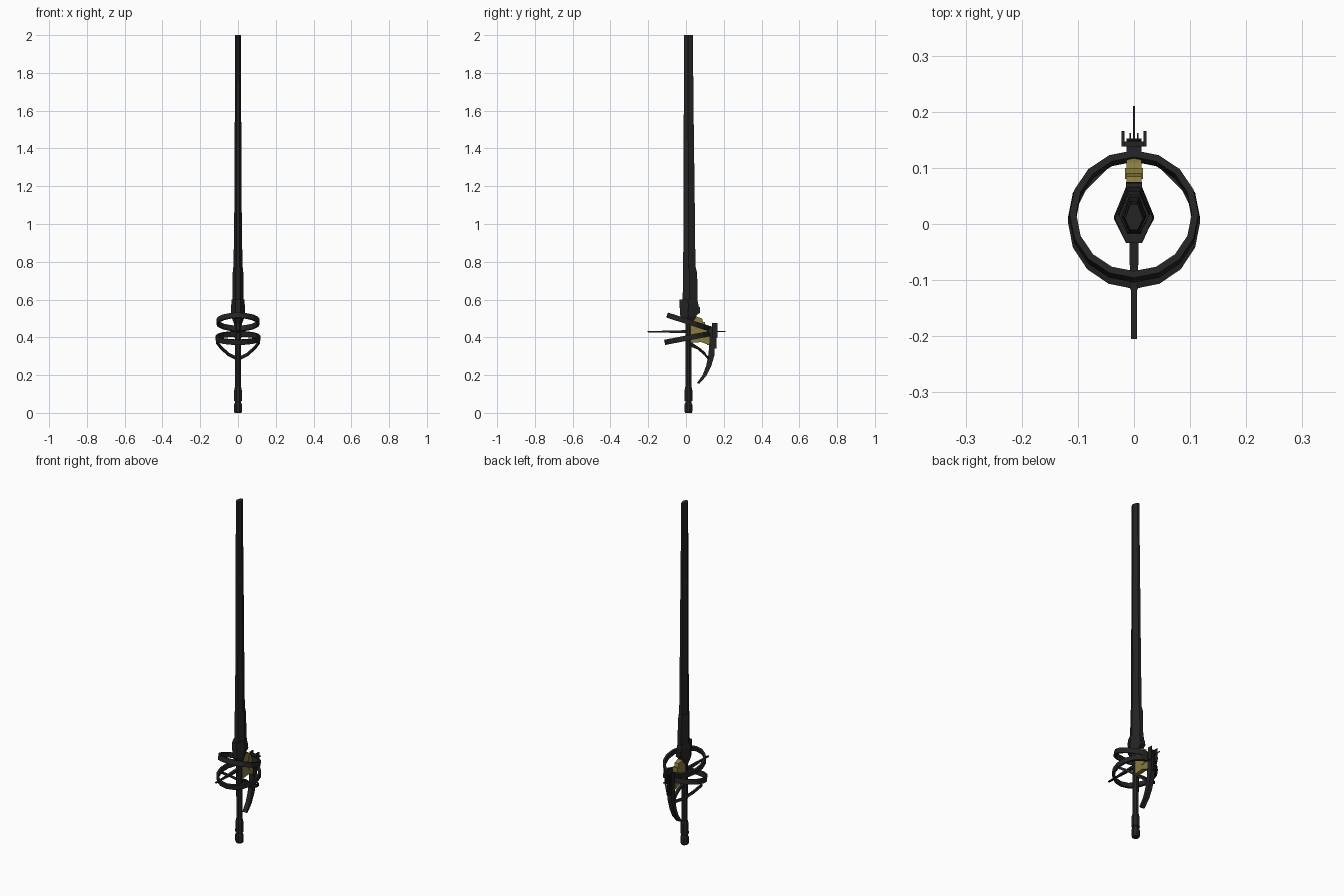
import bpy, bmesh, math
from mathutils import Vector

if "Cube" in bpy.data.objects:
    bpy.data.objects.remove(bpy.data.objects["Cube"])


def material(name, rgb):
    m = bpy.data.materials.new(name)
    m.diffuse_color = (*rgb, 1)
    m.use_nodes = True
    m.node_tree.nodes["Principled BSDF"].inputs["Base Color"].default_value = m.diffuse_color
    return m


DARK = material("dark steel", (0.017, 0.017, 0.018))
GOLD = material("old gold", (0.25, 0.20, 0.045))


def loft(name, rings, mat=DARK, closed=False):
    """Skin a list of equal-length point rings; cap the ends unless closed."""
    bm = bmesh.new()
    vs = [[bm.verts.new(p) for p in r] for r in rings]
    n, k = len(rings), len(rings[0])
    for i in range(n if closed else n - 1):
        a, b = vs[i], vs[(i + 1) % n]
        for j in range(k):
            bm.faces.new((a[j], a[(j + 1) % k], b[(j + 1) % k], b[j]))
    if not closed:
        bm.faces.new(vs[0])
        bm.faces.new(vs[-1])
    bmesh.ops.recalc_face_normals(bm, faces=bm.faces)
    me = bpy.data.meshes.new(name)
    bm.to_mesh(me)
    bm.free()
    me.materials.append(mat)
    ob = bpy.data.objects.new(name, me)
    bpy.context.collection.objects.link(ob)
    return ob


def hexagon(z, half, y0, y1, flat=0.4):
    """Long hexagon in plan with its points on the x sides."""
    ym, f = (y0 + y1) / 2 - 0.003, half * flat
    return [(-f, y0, z), (f, y0, z), (half, ym, z), (f, y1, z), (-f, y1, z), (-half, ym, z)]


def octagon(z, rx, ry, cy=0.013):
    return [(rx * math.cos(a), cy + ry * math.sin(a), z)
            for a in (math.pi / 8 + i * math.pi / 4 for i in range(8))]


def prism(name, outline, half, mat=DARK):
    """Side outline (y, z) extruded across x."""
    return loft(name, [[(x, y, z) for y, z in outline] for x in (-half, half)], mat)


def box(name, x0, x1, y0, y1, z0, z1, mat=DARK):
    return loft(name, [[(x, y0, z0), (x, y1, z0), (x, y1, z1), (x, y0, z1)] for x in (x0, x1)], mat)


# blade, tapering in steps
loft("blade", [hexagon(0.55, 0.024, -0.016, 0.052), hexagon(0.97, 0.022, -0.014, 0.048),
               hexagon(0.98, 0.020, -0.014, 0.048), hexagon(1.53, 0.019, -0.012, 0.041),
               hexagon(1.54, 0.017, -0.012, 0.041), hexagon(2.0, 0.016, -0.011, 0.036)])
loft("blade_sleeve", [hexagon(0.57, 0.029, -0.018, 0.062), hexagon(0.74, 0.028, -0.016, 0.059),
                      hexagon(0.77, 0.027, -0.015, 0.052)])

# collar at the blade root
loft("collar", [hexagon(0.475, 0.022, -0.012, 0.04), hexagon(0.51, 0.036, -0.03, 0.055),
                hexagon(0.57, 0.036, -0.034, 0.066), hexagon(0.60, 0.034, -0.034, 0.06)])
prism("collar_hook", [(0.035, 0.51), (0.06, 0.52), (0.075, 0.53), (0.073, 0.56), (0.04, 0.58)], 0.014)

# grip and pommel
loft("grip", [octagon(0.02, 0.016, 0.017), octagon(0.50, 0.018, 0.018)])
loft("pommel", [octagon(0.0, 0.019, 0.019), octagon(0.008, 0.023, 0.022),
                octagon(0.045, 0.023, 0.022), octagon(0.052, 0.018, 0.018)])
loft("pommel_sleeve", [octagon(0.062, 0.023, 0.022), octagon(0.12, 0.022, 0.022),
                       octagon(0.14, 0.017, 0.018)])


# tilted guard hoops
def hoop(name, front, back, radius, thick=0.012, height=0.028, sides=16):
    f, b = Vector((0, *front)), Vector((0, *back))
    c, v = (f + b) / 2, (b - f) / 2
    up = Vector((1, 0, 0)).cross(v).normalized() * height / 2
    rings = []
    for i in range(sides):
        a = 2 * math.pi * i / sides
        d = Vector((radius * math.cos(a), 0, 0)) + v * math.sin(a)
        inner = d * (1 - thick / radius)
        rings.append([c + d + up, c + d - up, c + inner - up, c + inner + up])
    loft(name, rings, closed=True)


hoop("upper_hoop", (-0.10, 0.518), (0.127, 0.445), 0.115)
hoop("lower_hoop", (-0.113, 0.373), (0.127, 0.42), 0.118)

# lower struts sweeping from the hoop sides back to the knuckle guard
for side, label in ((-1, "left"), (1, "right")):
    path = [(0.112, 0.015, 0.375), (0.09, 0.06, 0.345), (0.05, 0.10, 0.31), (0.0, 0.122, 0.285)]
    loft("strut_" + label, [[(side * (x + dx), y, z + dz) for dx, dz in
                             ((0.004, 0.008), (0.004, -0.008), (-0.004, -0.008), (-0.004, 0.008))]
                            for x, y, z in path])

# cross bar to the front and needle to the back
bar = [(-0.205, 0.005, 0.003), (-0.12, 0.005, 0.005), (-0.115, 0.007, 0.005), (0.03, 0.009, 0.009)]
loft("cross_bar", [[(-w, y, 0.43 - h), (w, y, 0.43 - h), (w, y, 0.43 + h), (-w, y, 0.43 + h)]
                   for y, w, h in bar])
box("back_needle", -0.0015, 0.0015, 0.13, 0.21, 0.427, 0.433)

# gold lock body
prism("gold_body", [(0.02, 0.37), (0.02, 0.50), (0.05, 0.512), (0.085, 0.50), (0.095, 0.46),
                    (0.12, 0.45), (0.12, 0.36), (0.08, 0.375)], 0.013, GOLD)
box("gold_cap", -0.011, 0.011, 0.11, 0.14, 0.36, 0.455, GOLD)
box("gold_rib", -0.016, 0.016, 0.08, 0.10, 0.40, 0.48, GOLD)

# curved knuckle guard
curve = [(0.137, 0.46, 0.012), (0.138, 0.38, 0.014), (0.135, 0.31, 0.016), (0.120, 0.25, 0.013),
         (0.098, 0.20, 0.010), (0.064, 0.158, 0.006)]
loft("knuckle_guard", [[(-0.013, y - d, z), (0.013, y - d, z), (0.013, y + d, z - 0.004),
                        (-0.013, y + d, z - 0.004)] for y, z, d in curve])
# brace from grip to knuckle guard
brace = [(0.03, 0.355), (0.07, 0.34), (0.10, 0.315), (0.125, 0.27)]
loft("brace", [[(-0.008, y, z - 0.007), (0.008, y, z - 0.007), (0.008, y, z + 0.007),
                (-0.008, y, z + 0.007)] for y, z in brace])

# pronged back plate
box("back_plate", -0.021, 0.021, 0.138, 0.147, 0.40, 0.47)
for s in (-1, 1):
    box("outer_prong", s * 0.017, s * 0.022, 0.138, 0.166, 0.40, 0.475)
    box("inner_prong", s * 0.005, s * 0.008, 0.14, 0.162, 0.34, 0.46)
